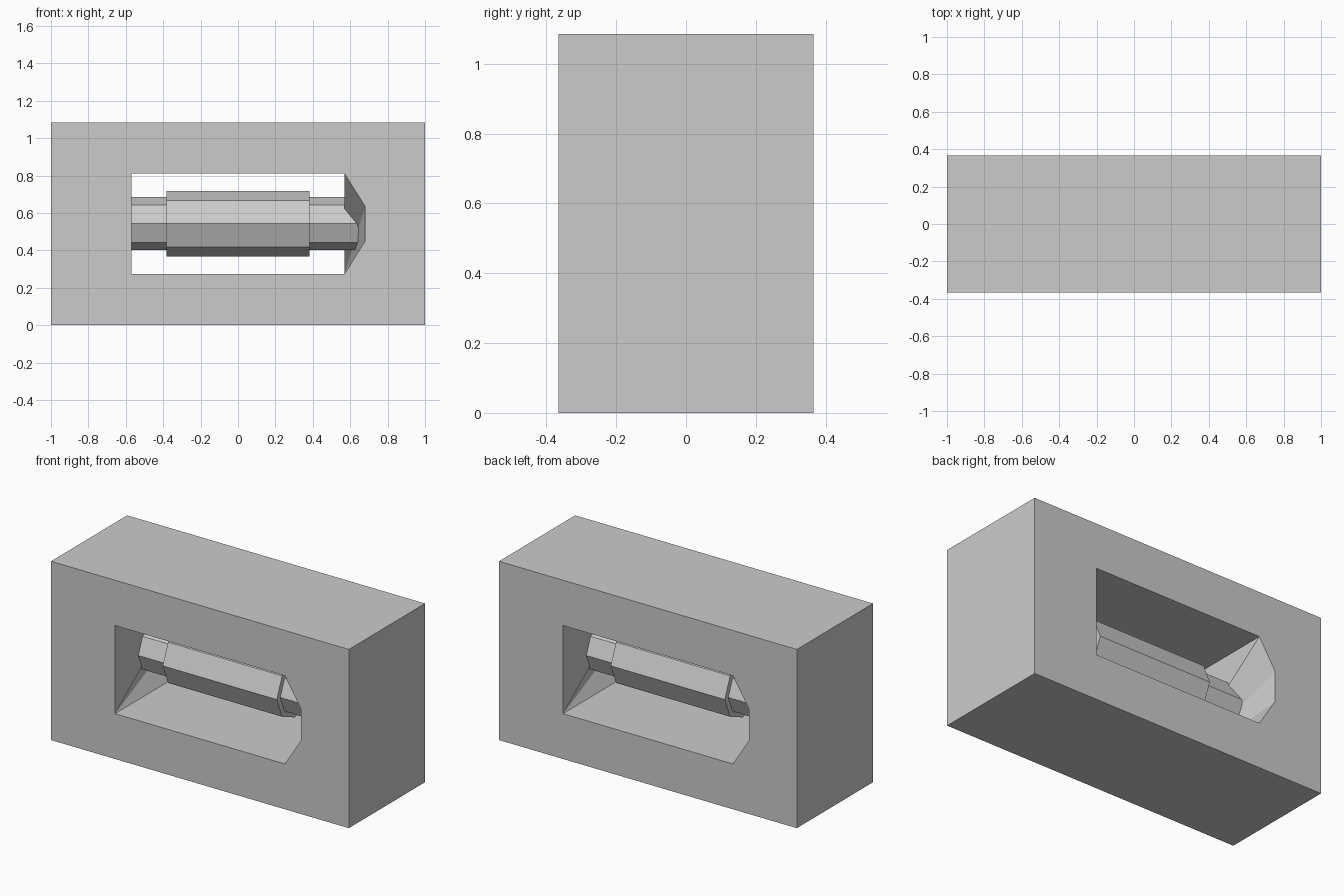
import bpy, bmesh
from math import cos, sin, pi

if "Cube" in bpy.data.objects:
    bpy.data.objects.remove(bpy.data.objects["Cube"])

HX, HY, H = 1.0, 0.365, 1.085


def finish(bm, name):
    bmesh.ops.remove_doubles(bm, verts=bm.verts, dist=1e-5)
    bmesh.ops.recalc_face_normals(bm, faces=bm.faces)
    me = bpy.data.meshes.new(name)
    bm.to_mesh(me)
    bm.free()
    ob = bpy.data.objects.new(name, me)
    bpy.context.collection.objects.link(ob)
    return ob


# Block with an eight-sided opening; each half is the other turned 180 degrees about z
bm = bmesh.new()


def face(points):
    for s in (1, -1):
        bm.faces.new([bm.verts.new((s * x, s * y, z)) for x, y, z in points])


def front(points):
    face([(x, -HY, z) for x, z in points])


cx, ex = 0.57, 0.68                      # opening corner and tip half widths
side = [(cx, 0.81), (ex, 0.635), (ex, 0.45), (cx, 0.275)]
mirror = [(-x, z) for x, z in side]

# Front frame (and back frame by symmetry)
front([(HX, H), *side, (HX, 0)])
front([(-HX, H), *mirror, (-HX, 0)])
front([(-HX, H), (HX, H), side[0], mirror[0]])
front([(-HX, 0), (HX, 0), side[3], mirror[3]])

# Outer end, then top, bottom, and tunnel ceiling and floor
face([(HX, -HY, 0), (HX, HY, 0), (HX, HY, H), (HX, -HY, H)])
for w, z in ((HX, 0), (HX, H), (cx, side[0][1]), (cx, side[3][1])):
    bm.faces.new([bm.verts.new((x, y, z)) for x, y in
                  ((-w, -HY), (w, -HY), (w, HY), (-w, HY))])

# Tunnel end walls: a fan over the opening's rim from its lower far corner
rim = [(x, -HY, z) for x, z in reversed(side)] + [(x, HY, z) for x, z in side]
apex = rim.pop()
for a, b in zip(rim, rim[1:]):
    face([apex, a, b])
finish(bm, "block")

# Stepped octagonal bar across the opening
bm = bmesh.new()
rings = []
for x, r in ((-0.66, 0.142), (-0.383, 0.142), (-0.383, 0.175),
             (0.383, 0.175), (0.383, 0.142), (0.66, 0.142)):
    rings.append([bm.verts.new((x, r * cos(k * pi / 4), 0.543 + r * sin(k * pi / 4)))
                  for k in range(8)])
for a, b in zip(rings, rings[1:]):
    for k in range(8):
        j = (k + 1) % 8
        bm.faces.new((a[k], a[j], b[j], b[k]))
bm.faces.new(rings[0])
bm.faces.new(rings[-1])
finish(bm, "bar")
